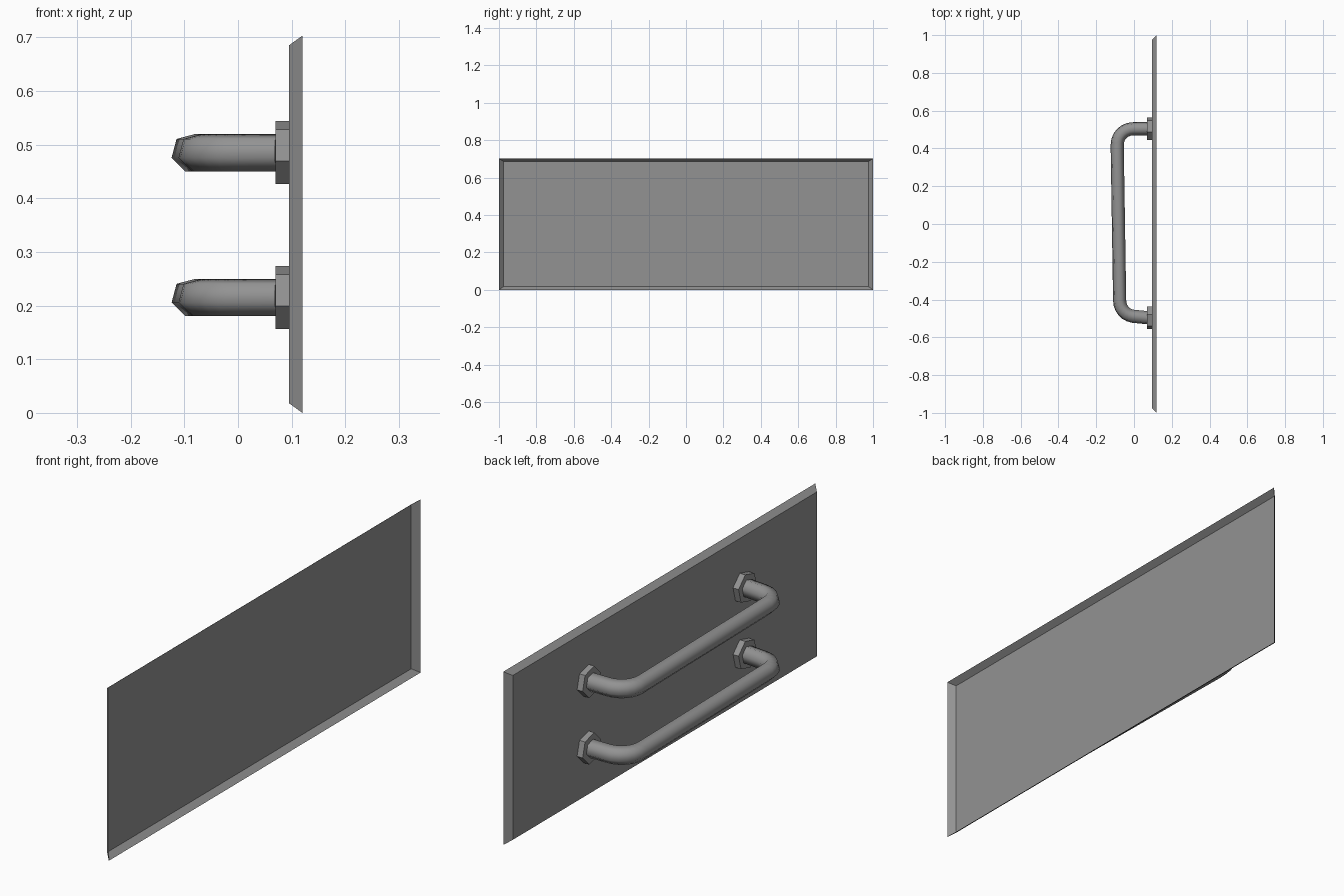
import bpy, bmesh, math
from mathutils import Vector

if "Cube" in bpy.data.objects:
    bpy.data.objects.remove(bpy.data.objects["Cube"])

grey = bpy.data.materials.new("grey_metal")
grey.diffuse_color = (0.29, 0.29, 0.29, 1)
grey.use_nodes = True
grey.node_tree.nodes["Principled BSDF"].inputs["Base Color"].default_value = grey.diffuse_color


def finish(bm, name, fix_normals=True):
    if fix_normals:
        bmesh.ops.recalc_face_normals(bm, faces=bm.faces)
    mesh = bpy.data.meshes.new(name)
    bm.to_mesh(mesh)
    bm.free()
    mesh.materials.append(grey)
    obj = bpy.data.objects.new(name, mesh)
    bpy.context.collection.objects.link(obj)
    return obj


def hex_sweep(name, path, z, radius, smooth=False):
    """Sweep a six-sided section along a horizontal path, with end caps."""
    bm = bmesh.new()
    pts = [Vector(p) for p in path]
    rings = []
    for i, p in enumerate(pts):
        t = (pts[min(i + 1, len(pts) - 1)] - pts[max(i - 1, 0)]).normalized()
        ring = []
        for k in range(6):
            a = math.radians(75 + 60 * k)
            c, s = radius * math.cos(a), radius * math.sin(a)
            ring.append(bm.verts.new((p.x - t.y * c, p.y + t.x * c, z + s)))
        rings.append(ring)
    for a, b in zip(rings, rings[1:]):
        for k in range(6):
            bm.faces.new((a[k], a[(k + 1) % 6], b[(k + 1) % 6], b[k]))
    bm.faces.new(rings[0])
    bm.faces.new(rings[-1])
    obj = finish(bm, name)
    if smooth:
        for f in obj.data.polygons:
            f.use_smooth = len(f.vertices) == 4
    return obj


def bend(cx, cy, rx, ry, start, end, steps=6):
    """Points on a quarter bend, angles in degrees."""
    out = []
    for i in range(steps + 1):
        a = math.radians(start + (end - start) * i / steps)
        out.append((cx + rx * math.cos(a), cy + ry * math.sin(a)))
    return out


# Backing panel: shallow open tray with sloping rim, open towards +x
H = 0.703
bm = bmesh.new()
corners = [(-1, 0), (1, 0), (1, 1), (-1, 1)]
outer = [bm.verts.new((0.12, y, H * t)) for y, t in corners]
inner = [bm.verts.new((0.095, 0.975 * y, 0.018 + (H - 0.036) * t))
         for y, t in corners]
bm.faces.new(inner[::-1])
for k in range(4):
    n = (k + 1) % 4
    bm.faces.new((outer[k], inner[k], inner[n], outer[n]))
finish(bm, "backing_panel", fix_normals=False)

# Bent rail path, slightly slanted between its two ends
path = ([(0.072, 0.504)]
        + bend(-0.005, 0.42, 0.084, 0.084, 90, 180)
        + bend(0.005, -0.405, 0.081, 0.084, 180, 262)
        + [(0.072, -0.496)])

# Two rails, each with a hexagonal nut at both ends
for label, z in (("lower", 0.215), ("upper", 0.485)):
    hex_sweep(label + "_rail", path, z, 0.036, smooth=True)
    hex_sweep(label + "_back_nut", [(0.095, 0.504), (0.07, 0.504)], z, 0.061)
    hex_sweep(label + "_front_nut", [(0.07, -0.496), (0.095, -0.496)], z, 0.061)
